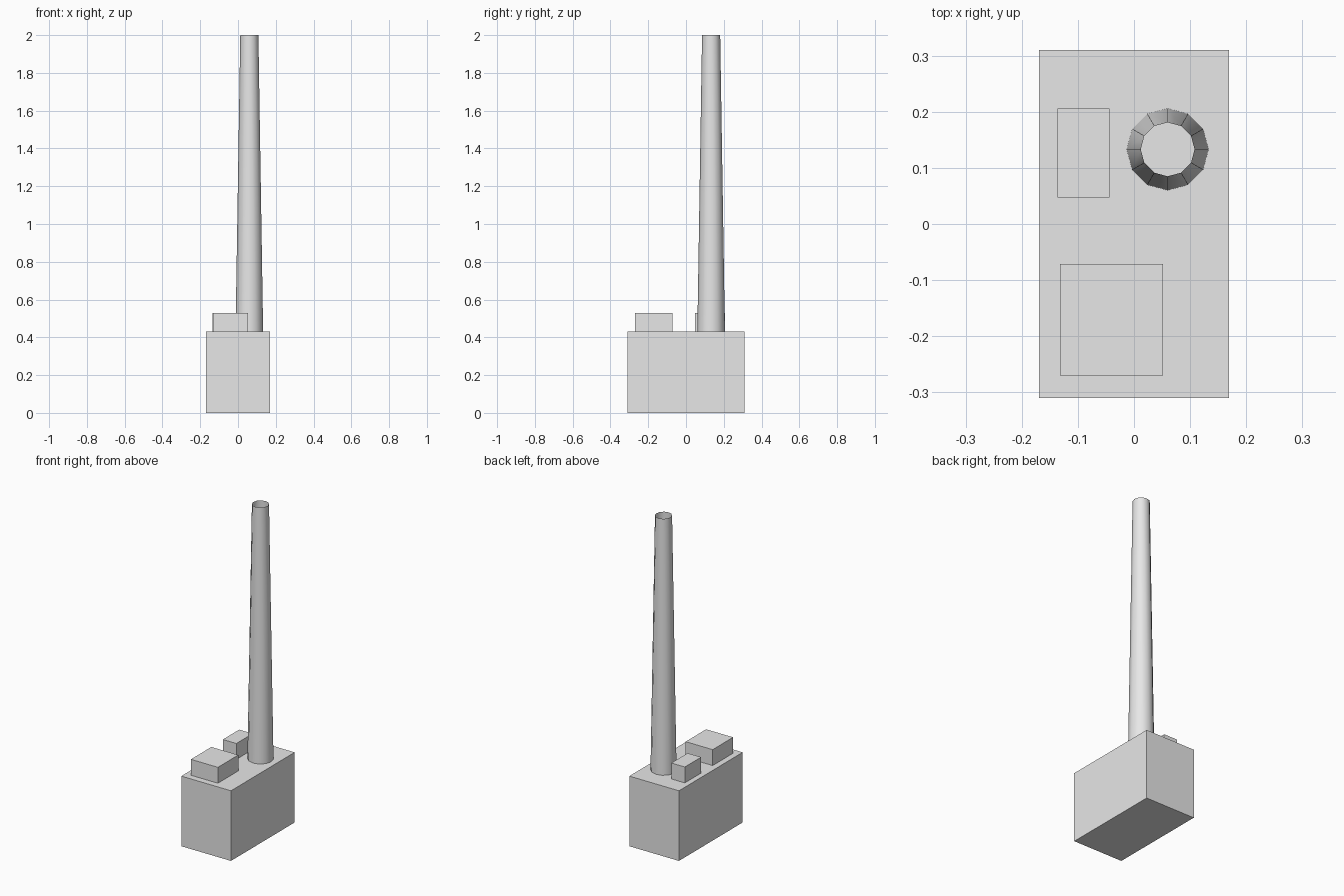
import bpy
import bmesh
from mathutils import Matrix, Vector

cube = bpy.data.objects.get("Cube")
if cube:
    bpy.data.objects.remove(cube, do_unlink=True)

# Single plain grey for the whole building
grey = bpy.data.materials.new("plain_grey")
grey.use_nodes = True
grey.diffuse_color = (0.8, 0.8, 0.8, 1)
grey.node_tree.nodes["Principled BSDF"].inputs["Base Color"].default_value = grey.diffuse_color


def finish(bm, name):
    mesh = bpy.data.meshes.new(name)
    bmesh.ops.recalc_face_normals(bm, faces=bm.faces)
    bm.to_mesh(mesh)
    bm.free()
    mesh.materials.append(grey)
    obj = bpy.data.objects.new(name, mesh)
    bpy.context.collection.objects.link(obj)
    return obj


def box(name, low, high):
    low, high = Vector(low), Vector(high)
    bm = bmesh.new()
    bmesh.ops.create_cube(bm, size=1)
    bmesh.ops.scale(bm, vec=high - low, verts=bm.verts)
    bmesh.ops.translate(bm, vec=(low + high) / 2, verts=bm.verts)
    return finish(bm, name)


ROOF, UNIT_TOP, CHIMNEY_TOP = 0.432, 0.53, 2.0

# Main block and the two raised roof units
box("main_block", (-0.169, -0.31, 0), (0.169, 0.31, ROOF))
box("front_roof_unit", (-0.132, -0.27, ROOF), (0.052, -0.071, UNIT_TOP))
box("back_roof_unit", (-0.136, 0.047, ROOF), (-0.044, 0.206, UNIT_TOP))

# Tapered twelve-sided chimney, an open shell standing on the roof
bm = bmesh.new()
bmesh.ops.create_cone(
    bm, cap_ends=False, segments=12, radius1=0.073, radius2=0.048,
    depth=CHIMNEY_TOP - ROOF,
    matrix=Matrix.Translation((0.06, 0.133, (ROOF + CHIMNEY_TOP) / 2)))
chimney = finish(bm, "chimney")
for face in chimney.data.polygons:
    face.use_smooth = True

# Make sure the shell faces outward
first = chimney.data.polygons[0]
if first.normal.dot(first.center - Vector((0.06, 0.133, first.center.z))) < 0:
    chimney.data.flip_normals()
